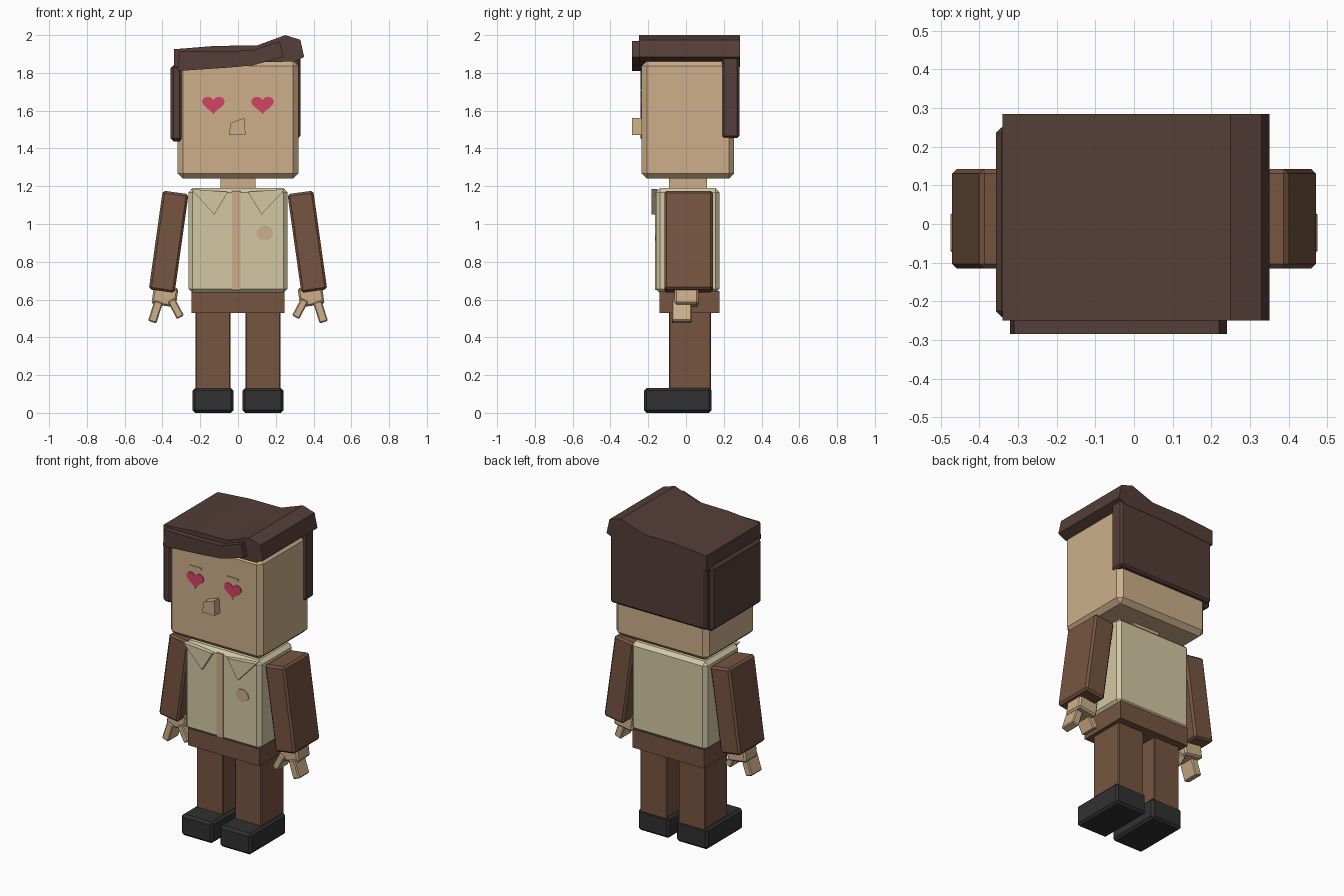
import bpy, bmesh, math
from mathutils import Matrix, Vector

old = bpy.data.objects.get("Cube")
if old:
    bpy.data.objects.remove(old, do_unlink=True)


def material(name, *rgb):
    lin = [((c / 255 + 0.055) / 1.055) ** 2.4 for c in rgb] + [1]
    m = bpy.data.materials.new(name)
    m.use_nodes = True
    m.diffuse_color = lin
    m.node_tree.nodes["Principled BSDF"].inputs["Base Color"].default_value = lin
    return m


SKIN = material("skin", 205, 175, 138)
HAIR = material("dark hair", 84, 62, 56)
CREAM = material("cream shirt", 212, 201, 165)
BROWN = material("brown cloth", 118, 85, 65)
BLACK = material("black shoe", 49, 49, 49)
PINK = material("pink heart", 212, 68, 102)


def finish(name, bm, mat):
    bmesh.ops.recalc_face_normals(bm, faces=bm.faces)
    me = bpy.data.meshes.new(name)
    bm.to_mesh(me)
    bm.free()
    me.materials.append(mat)
    ob = bpy.data.objects.new(name, me)
    bpy.context.collection.objects.link(ob)
    return ob


def box(name, mat, x, y, z, bevel=0.0, tilt=0.0):
    """Box from (min, max) ranges, chamfered, tilted in the front plane."""
    bm = bmesh.new()
    size = [r[1] - r[0] for r in (x, y, z)]
    centre = Vector([(r[0] + r[1]) / 2 for r in (x, y, z)])
    bmesh.ops.create_cube(bm, size=1, matrix=Matrix.Diagonal((*size, 1)))
    if bevel:
        bmesh.ops.bevel(bm, geom=bm.edges[:], offset=bevel, segments=1,
                        affect='EDGES', profile=0.5)
    bm.transform(Matrix.Translation(centre) @ Matrix.Rotation(math.radians(tilt), 4, 'Y'))
    return finish(name, bm, mat)


def slab(name, mat, outline, y0, y1):
    """Front-plane outline extruded from y0 back to y1."""
    bm = bmesh.new()
    face = bm.faces.new([bm.verts.new((x, y0, z)) for x, z in outline])
    ext = bmesh.ops.extrude_face_region(bm, geom=[face])
    verts = [v for v in ext["geom"] if isinstance(v, bmesh.types.BMVert)]
    bmesh.ops.translate(bm, verts=verts, vec=(0, y1 - y0, 0))
    return finish(name, bm, mat)


# Head, neck and nose
box("head", SKIN, (-.32, .32), (-.235, .255), (1.24, 1.865), .028)
box("neck", SKIN, (-.092, .092), (-.09, .112), (1.15, 1.27))
slab("nose", SKIN, [(-.047, 1.47), (.04, 1.47), (.034, 1.562), (-.04, 1.535)], -.285, -.23)

# Hair: swept cap, fringe, back and one side panel
slab("hair_cap", HAIR, [(-.34, 1.83), (0, 1.855), (.3, 1.86), (.35, 1.885), (.33, 1.975),
                        (.25, 2), (.1, 1.945), (-.12, 1.943), (-.34, 1.925)], -.25, .285)
slab("hair_fringe", HAIR, [(-.32, 1.81), (-.05, 1.828), (.08, 1.84), (.24, 1.885),
                           (.22, 1.968), (.08, 1.92), (-.05, 1.915), (-.31, 1.915)], -.285, -.22)
box("hair_back", HAIR, (-.335, .33), (.19, .283), (1.455, 1.9), .012)
box("hair_side", HAIR, (-.357, -.295), (-.24, .25), (1.438, 1.84), .015)

# Torso with shirt front details
box("shirt", CREAM, (-.262, .262), (-.16, .178), (.635, 1.19), .022)
box("shirt_stripe", SKIN, (-.033, .012), (-.164, -.156), (.65, 1.175))
slab("shirt_badge", SKIN, [(.142 + .045 * math.cos(a), .952 + .04 * math.sin(a))
                           for a in (i * math.tau / 12 for i in range(12))], -.164, -.156)
box("waist", BROWN, (-.247, .247), (-.14, .177), (.53, .645))

# Heart outline, one smooth closed curve
heart = []
for i in range(24):
    t = i * math.tau / 24
    heart.append((16 * math.sin(t) ** 3 / 16 * .06,
                  1.635 + .0033 * (13 * math.cos(t) - 5 * math.cos(2 * t)
                                   - 2 * math.cos(3 * t) - math.cos(4 * t))))

# Mirrored parts
for s, side in ((1, "left"), (-1, "right")):
    def span(a, b):
        return tuple(sorted((s * a, s * b)))

    slab(side + "_eye", PINK, [(s * .13 + x, z) for x, z in heart], -.24, -.232)
    box(side + "_brow", SKIN, span(.088, .168), (-.24, -.232), (1.702, 1.716))
    slab(side + "_collar", CREAM, [(s * .052, 1.17), (s * .25, 1.185), (s * .125, 1.05)],
         -.182, -.15)
    # Arm and hand
    box(side + "_arm", BROWN, span(.298, .436), (-.115, .142), (.642, 1.17), .012, -8 * s)
    box(side + "_palm", SKIN, span(.322, .452), (-.06, .065), (.567, .67), .01, -8 * s)
    box(side + "_outer_finger", SKIN, span(.414, .46), (-.075, .03), (.478, .592), .006, -18 * s)
    box(side + "_thumb", SKIN, span(.308, .35), (-.075, .03), (.5, .604), .006, 28 * s)
    # Leg and shoe
    box(side + "_leg", BROWN, span(.04, .224), (-.09, .132), (.11, .56), .005)
    box(side + "_shoe", BLACK, span(.024, .241), (-.222, .136), (0, .132), .014)
